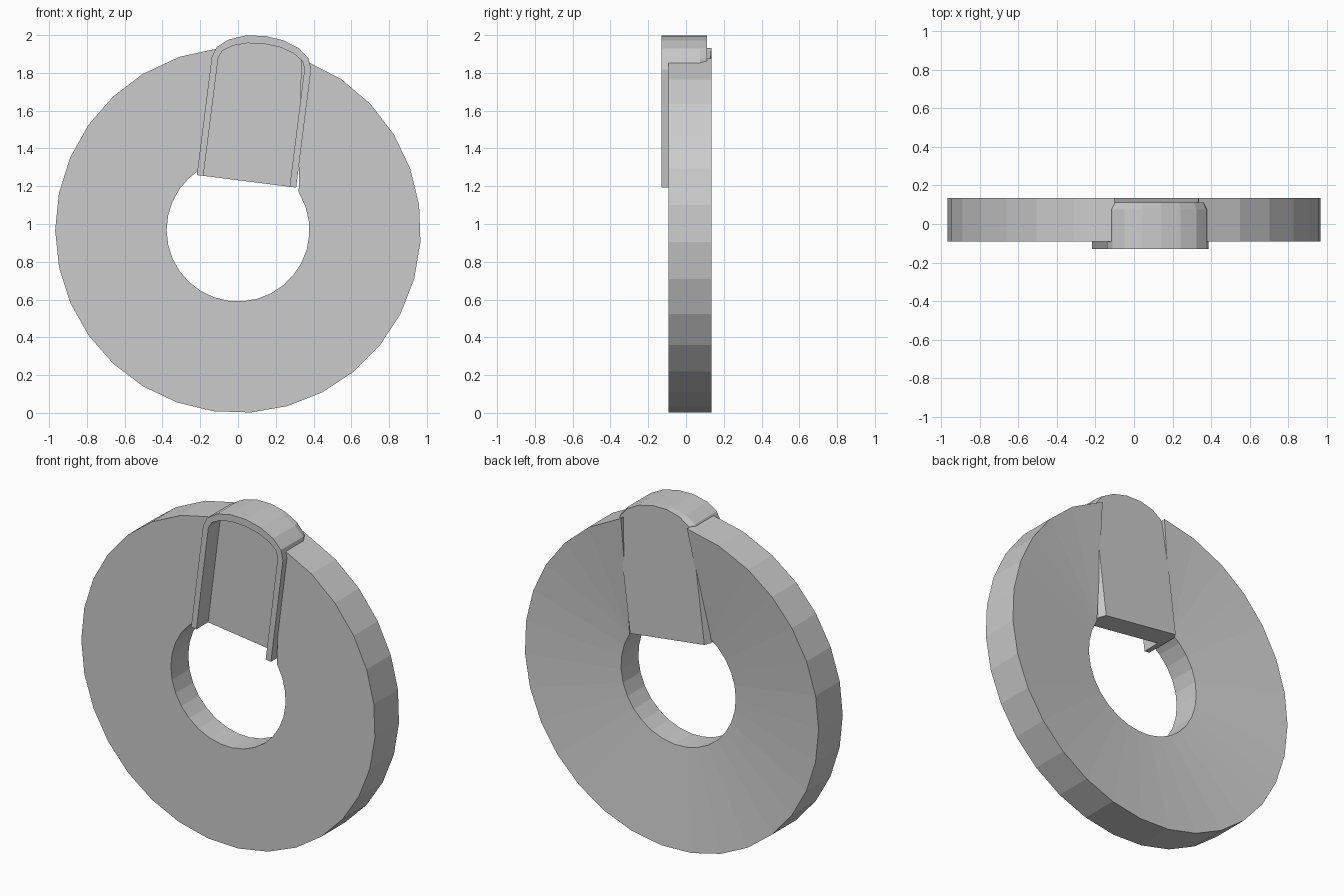
import bpy, bmesh
from math import sin, cos, pi, radians

if "Cube" in bpy.data.objects:
    bpy.data.objects.remove(bpy.data.objects["Cube"])

CZ, R, HOLE = 0.968, 0.968, 0.378
FRONT, BACK_OUT, BACK_IN = -0.092, 0.135, 0.072


def finish(bm, name):
    bmesh.ops.remove_doubles(bm, verts=bm.verts, dist=0.0005)
    bmesh.ops.recalc_face_normals(bm, faces=bm.faces)
    mesh = bpy.data.meshes.new(name)
    bm.to_mesh(mesh)
    bm.free()
    obj = bpy.data.objects.new(name, mesh)
    bpy.context.collection.objects.link(obj)
    return obj


def bridge(bm, a, b, closed=False):
    n = len(a)
    for i in range(n if closed else n - 1):
        j = (i + 1) % n
        bm.faces.new((a[i], a[j], b[j], b[i]))


# Open ring: flat front, conical back; end sectors fan to the tongue corners
def polar(bm, r, deg, y):
    t = radians(deg)
    return bm.verts.new((r * cos(t), y, CZ + r * sin(t)))


START, END, STEPS = 121.4, 391.4, 23
angles = [96, 108.7] + [START + (END - START) * i / STEPS for i in range(STEPS + 1)]
angles += [403.5, 415.5, 429.8]
inner = [min(max(a, 122.5), 391.8) for a in angles]

bm = bmesh.new()
loops = [[polar(bm, R, a, FRONT) for a in angles],
         [polar(bm, R, a, BACK_OUT) for a in angles],
         [polar(bm, HOLE, a, BACK_IN) for a in inner],
         [polar(bm, HOLE, a, FRONT) for a in inner]]
for i in range(4):
    bridge(bm, loops[i], loops[(i + 1) % 4])
for k in (0, -1):
    bm.faces.new([l[k] for l in loops])
finish(bm, "ring")


# Tilted round-topped tongue: recessed plate with a raised U-shaped wall
def arch(bm, half, rise, y, squeeze=1.0):
    tilt = radians(7.2)
    pts = [(half, 0)]
    pts += [(half * cos(pi * i / 8), 0.63 + rise * sin(pi * i / 8)) for i in range(9)]
    pts += [(-half, 0)]
    return [bm.verts.new((0.045 + u * squeeze * cos(tilt) + v * sin(tilt), y,
                          1.226 - u * squeeze * sin(tilt) + v * cos(tilt)))
            for u, v in pts]


bm = bmesh.new()
back = arch(bm, 0.265, 0.146, 0.112, 0.93)
side = arch(bm, 0.265, 0.146, 0.075)
mid = arch(bm, 0.265, 0.146, -0.02)
rim_out = arch(bm, 0.265, 0.146, -0.13)
rim_in = arch(bm, 0.23, 0.104, -0.13)
floor = arch(bm, 0.23, 0.104, -0.02)
chain = [back, side, mid, rim_out, rim_in, floor]
for a, b in zip(chain, chain[1:]):
    bridge(bm, a, b)
bm.faces.new(back)
bm.faces.new(floor)
# Bottom ends of the plate and of the two walls
bm.faces.new((back[0], side[0], mid[0], floor[0], floor[-1], mid[-1], side[-1], back[-1]))
for k in (0, -1):
    bm.faces.new((mid[k], rim_out[k], rim_in[k], floor[k]))
finish(bm, "tongue")
